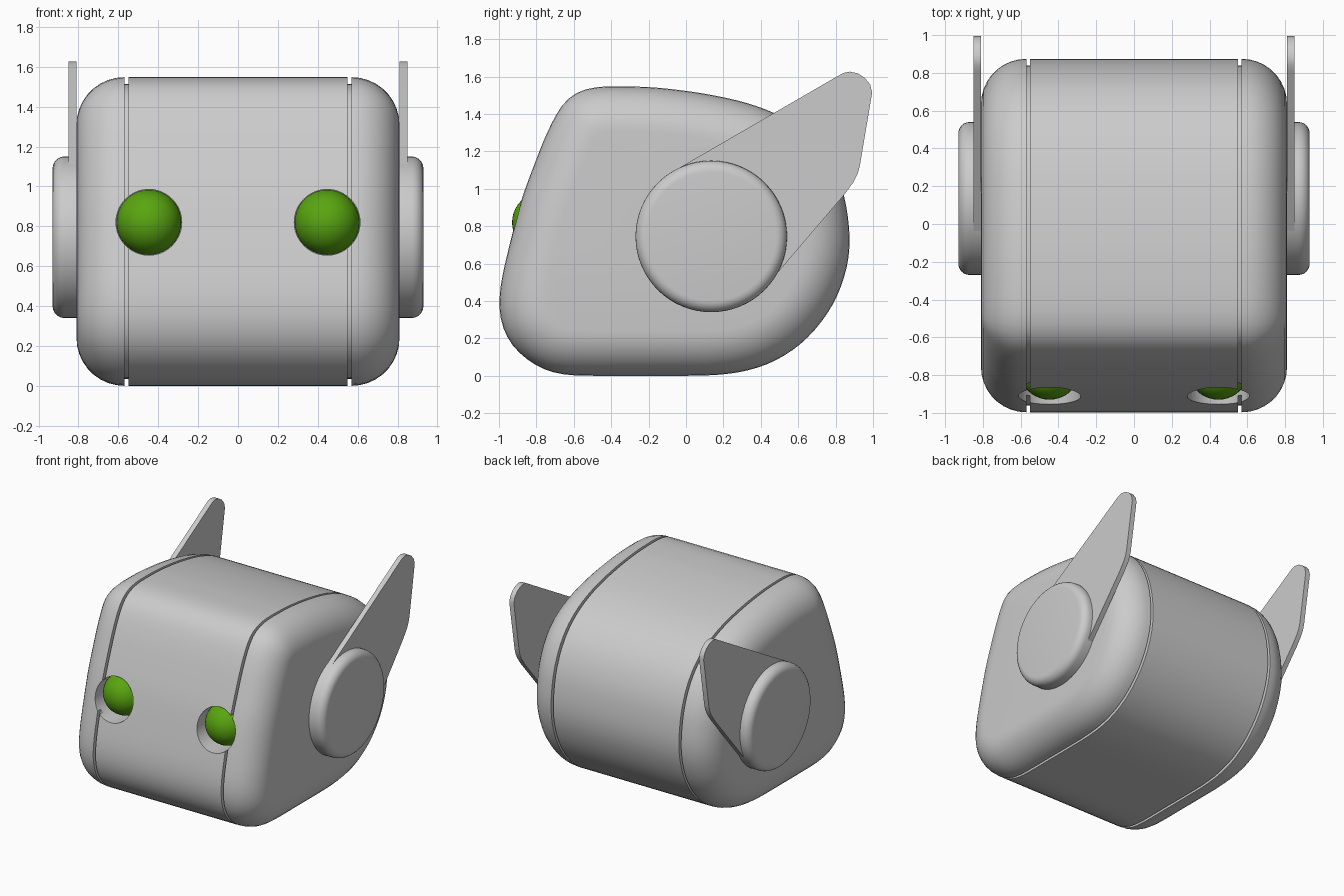
import bpy, bmesh, math
from mathutils import Vector, Matrix

if "Cube" in bpy.data.objects:
    bpy.data.objects.remove(bpy.data.objects["Cube"])


def finish(bm, name, angle=30):
    bmesh.ops.recalc_face_normals(bm, faces=bm.faces)
    me = bpy.data.meshes.new(name)
    bm.to_mesh(me)
    bm.free()
    ob = bpy.data.objects.new(name, me)
    bpy.context.collection.objects.link(ob)
    return ob


def activate(ob):
    bpy.ops.object.select_all(action='DESELECT')
    ob.select_set(True)
    bpy.context.view_layer.objects.active = ob


def smooth(ob, angle=32):
    activate(ob)
    bpy.ops.object.shade_smooth_by_angle(angle=math.radians(angle))


def even_smooth(points, count, rounds):
    """Resample a closed outline evenly and relax it."""
    pts = [Vector(p) for p in points]
    pts.append(pts[0])
    total = sum((b - a).length for a, b in zip(pts, pts[1:]))
    out, seg, done = [], 0, 0.0
    for i in range(count):
        d = total * i / count
        while d > done + (pts[seg + 1] - pts[seg]).length:
            done += (pts[seg + 1] - pts[seg]).length
            seg += 1
        a, b = pts[seg], pts[seg + 1]
        out.append(a.lerp(b, (d - done) / (b - a).length))
    for _ in range(rounds):
        out = [out[i - 1] * 0.25 + out[i] * 0.5 + out[(i + 1) % count] * 0.25
               for i in range(count)]
    return out


def inset(outline, dist):
    n = len(outline)
    res = []
    for i, p in enumerate(outline):
        t = (outline[(i + 1) % n] - outline[i - 1]).normalized()
        res.append(p + Vector((-t.y, t.x)) * dist)
    return res


def loft(name, rings):
    """Skin a list of (x, outline in y/z) rings and cap both ends."""
    bm = bmesh.new()
    loops = [[bm.verts.new((x, p[0], p[1])) for p in ring] for x, ring in rings]
    n = len(loops[0])
    for a, b in zip(loops, loops[1:]):
        for i in range(n):
            j = (i + 1) % n
            bm.faces.new((a[i], a[j], b[j], b[i]))
    bm.faces.new(loops[0])
    bm.faces.new(loops[-1])
    return finish(bm, name)


# Head shell: side profile lofted across x, with grooves and rounded cheeks
side = [(-0.6, 0), (-0.3, 0), (0.12, 0), (0.29, 0.015), (0.46, 0.065), (0.61, 0.16),
        (0.715, 0.27), (0.805, 0.405), (0.868, 0.59), (0.88, 0.74), (0.852, 0.957),
        (0.80, 1.1), (0.73, 1.22), (0.61, 1.335), (0.47, 1.41), (0.305, 1.468),
        (0.07, 1.515), (-0.18, 1.545), (-0.47, 1.55), (-0.58, 1.528), (-0.655, 1.475),
        (-0.75, 1.29), (-0.877, 0.957), (-0.93, 0.755), (-0.985, 0.53), (-1.005, 0.39),
        (-0.99, 0.265), (-0.93, 0.15), (-0.82, 0.06), (-0.72, 0.012)]
outline = even_smooth(side, 104, 3)
R, SEG = 0.24, 9
half = [(0.55, 0), (0.55, 0.035), (0.57, 0.035), (0.57, 0)]
half += [(0.57 + R * math.sin(a), R * (1 - math.cos(a)))
         for a in (math.pi / 2 * k / SEG for k in range(1, SEG + 1))]
stations = [(-x, d) for x, d in reversed(half)] + half
head = loft("head_shell", [(x, inset(outline, d)) for x, d in stations])

# Eye sockets cut into the face
EYE_X, EYE_Z, EYE_R = 0.447, 0.82, 0.163
for s in (-1, 1):
    bm = bmesh.new()
    bmesh.ops.create_cone(bm, cap_ends=True, segments=48, radius1=EYE_R + 0.002,
                          radius2=EYE_R + 0.002, depth=0.43,
                          matrix=Matrix.Translation((s * EYE_X, -0.985, EYE_Z))
                          @ Matrix.Rotation(math.pi / 2, 4, 'X'))
    cutter = finish(bm, "socket_cutter")
    cutter.hide_render = True
    mod = head.modifiers.new("socket", 'BOOLEAN')
    mod.operation, mod.solver, mod.object = 'DIFFERENCE', 'EXACT', cutter
    activate(head)
    bpy.ops.object.modifier_apply(modifier=mod.name)
    bpy.data.objects.remove(cutter)
smooth(head)

# Eyes
green = bpy.data.materials.new("eye_green")
green.diffuse_color = (0.1, 0.38, 0.005, 1)
green.use_nodes = True
green.node_tree.nodes["Principled BSDF"].inputs["Base Color"].default_value = green.diffuse_color
for s, label in ((-1, "left"), (1, "right")):
    bm = bmesh.new()
    bmesh.ops.create_uvsphere(bm, u_segments=40, v_segments=20, radius=EYE_R,
                              matrix=Matrix.Translation((s * EYE_X, -0.767, EYE_Z)))
    eye = finish(bm, "eye_" + label)
    eye.data.materials.append(green)
    smooth(eye, 60)

# Ear discs with rounded rims, and the flat fins behind them
CY, CZ, DISC_R, RIM = 0.135, 0.745, 0.405, 0.06
disc_steps = [(0.80, DISC_R)] + [
    (0.87 + RIM * math.sin(a), DISC_R - RIM * (1 - math.cos(a)))
    for a in (math.pi / 2 * k / 6 for k in range(7))]
fin = [(-0.065, 1.095), (0.807, 1.6), (0.842, 1.619), (0.877, 1.626), (0.918, 1.617),
       (0.955, 1.594), (0.985, 1.557), (0.995, 1.513), (0.93, 1.125), (0.918, 1.08),
       (0.895, 1.035), (0.85, 0.973), (0.46, 0.515), (0.3, 0.45), (0.0, 0.55),
       (-0.15, 0.8)]
for s, label in ((-1, "left"), (1, "right")):
    rings = [(s * x, [(CY + r * math.cos(t), CZ + r * math.sin(t))
                      for t in (math.tau * i / 64 for i in range(64))])
             for x, r in disc_steps]
    smooth(loft("ear_disc_" + label, rings))
    smooth(loft("ear_fin_" + label, [(s * 0.811, fin), (s * 0.851, fin)]))
